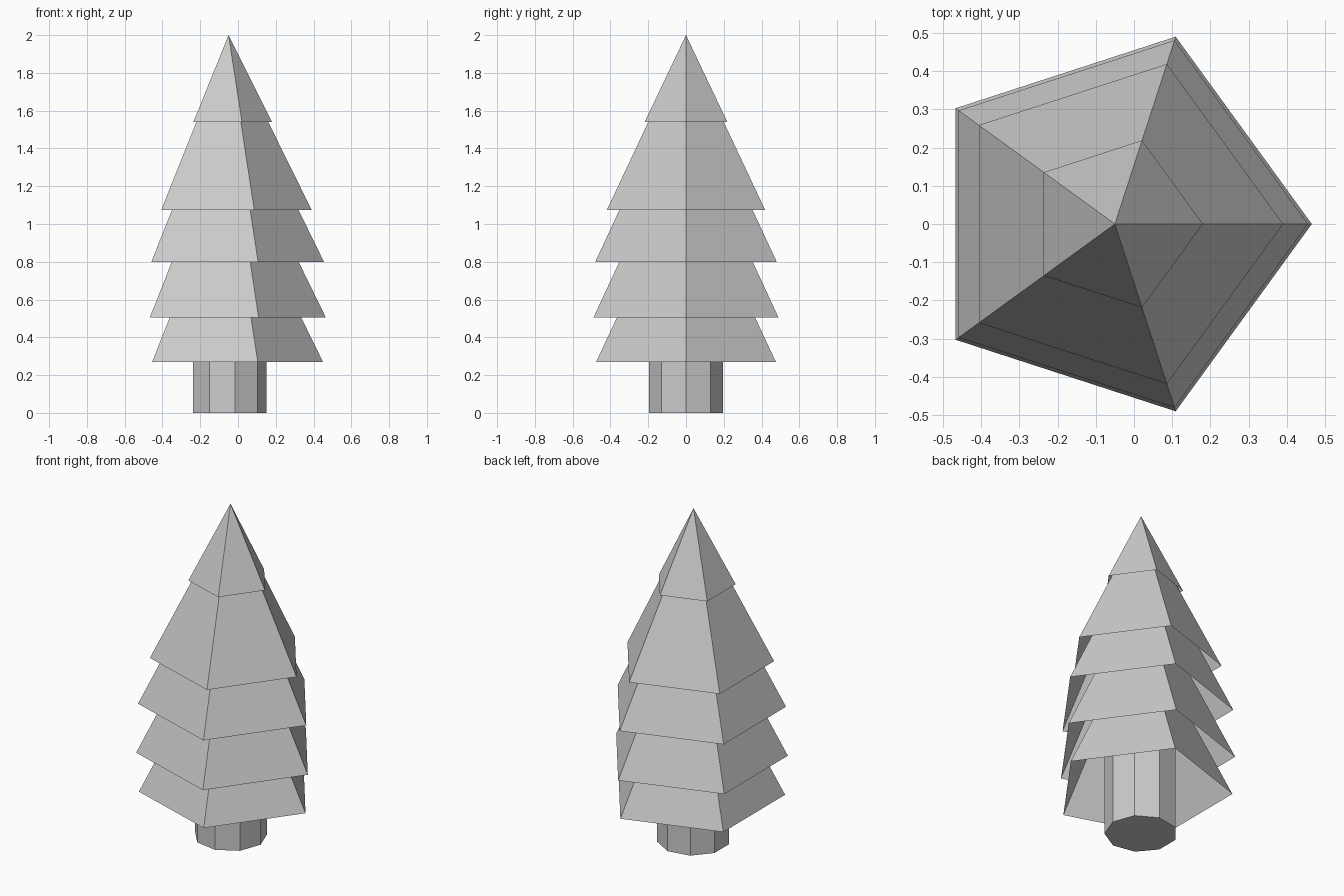
import bpy
import bmesh
from math import cos, sin, tau

if "Cube" in bpy.data.objects:
    bpy.data.objects.remove(bpy.data.objects["Cube"])

AXIS_X = -0.05  # odd-sided shapes: the trunk axis sits left of the bounding-box centre


def ring(bm, sides, radius, z):
    return [bm.verts.new((AXIS_X + radius * cos(tau * i / sides),
                          radius * sin(tau * i / sides), z)) for i in range(sides)]


def finish(bm, name):
    mesh = bpy.data.meshes.new(name)
    bm.to_mesh(mesh)
    bm.free()
    bpy.context.collection.objects.link(bpy.data.objects.new(name, mesh))


# Foliage: five-sided cones, open underneath (rim z, rim radius, apex z)
tiers = [
    (0.27, 0.50, 1.29),
    (0.505, 0.515, 1.56),
    (0.80, 0.505, 1.83),
    (1.075, 0.44, 1.965),
    (1.54, 0.23, 2.00),
]
for n, (z, radius, apex_z) in enumerate(tiers, 1):
    bm = bmesh.new()
    rim = ring(bm, 5, radius, z)
    apex = bm.verts.new((AXIS_X, 0, apex_z))
    for i in range(5):
        bm.faces.new((rim[i], rim[(i + 1) % 5], apex))
    finish(bm, f"foliage_tier_{n}")

# Trunk: nine-sided prism running up inside the lowest tier
bm = bmesh.new()
low, high = ring(bm, 9, 0.20, 0.0), ring(bm, 9, 0.20, 0.80)
for i in range(9):
    j = (i + 1) % 9
    bm.faces.new((low[i], low[j], high[j], high[i]))
bm.faces.new(low[::-1])
bm.faces.new(high)
finish(bm, "trunk")
